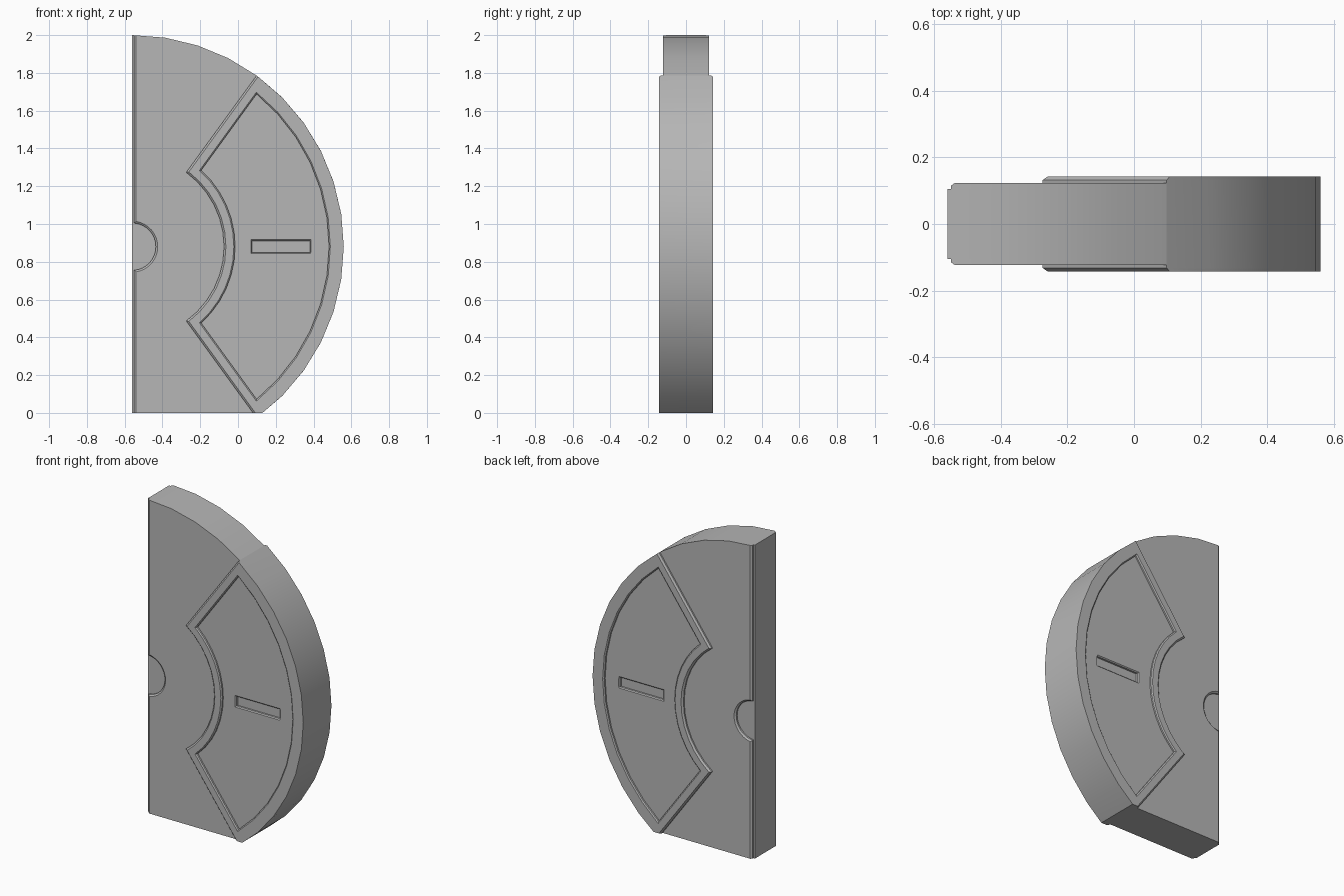
import bpy, bmesh
from math import sin, cos, asin, radians, degrees, sqrt

cube = bpy.data.objects.get("Cube")
if cube:
    bpy.data.objects.remove(cube, do_unlink=True)

X0, Z0, R = -0.56, 0.88, 1.12      # centre and radius of the half disc
R_IN, HALF = 0.486, 54             # inner radius and half angle of the raised sector
HUB = 0.125

grey = bpy.data.materials.new("plain_grey")
grey.use_nodes = True
grey.diffuse_color = (0.47, 0.47, 0.47, 1)
grey.node_tree.nodes["Principled BSDF"].inputs["Base Color"].default_value = grey.diffuse_color


def polar(r, deg):
    return X0 + r * cos(radians(deg)), Z0 + r * sin(radians(deg))


def arc(r, start, end, steps):
    return [polar(r, start + (end - start) * i / steps) for i in range(steps + 1)]


def loft(name, rings, clip_floor=False):
    """Skin a solid through (y, outline) rings with equal point counts."""
    bm = bmesh.new()
    loops = [[bm.verts.new((x, y, z)) for x, z in pts] for y, pts in rings]
    n = len(loops[0])
    for a, b in zip(loops, loops[1:]):
        for i in range(n):
            j = (i + 1) % n
            bm.faces.new((a[i], a[j], b[j], b[i]))
    bm.faces.new(loops[0])
    bm.faces.new(loops[-1])
    bmesh.ops.remove_doubles(bm, verts=bm.verts[:], dist=1e-5)
    if clip_floor:
        bmesh.ops.bisect_plane(bm, geom=bm.verts[:] + bm.edges[:] + bm.faces[:],
                               plane_co=(0, 0, 0), plane_no=(0, 0, -1), clear_outer=True)
        bmesh.ops.holes_fill(bm, edges=[e for e in bm.edges if e.is_boundary], sides=0)
    bmesh.ops.recalc_face_normals(bm, faces=bm.faces[:])
    mesh = bpy.data.meshes.new(name)
    bm.to_mesh(mesh)
    bm.free()
    mesh.materials.append(grey)
    obj = bpy.data.objects.new(name, mesh)
    bpy.context.collection.objects.link(obj)
    bpy.ops.object.select_all(action='DESELECT')
    obj.select_set(True)
    bpy.context.view_layer.objects.active = obj
    bpy.ops.object.shade_smooth_by_angle(angle=radians(25))
    return obj


def both_sides(half):
    """Mirror a list of rings (inside to outside) to the front."""
    return [(-y, pts) for y, pts in reversed(half)] + half


def body_outline(strip, hub):
    """Half disc without the sector; hub=0 leaves the left edge straight."""
    left = X0 + strip
    pts = [(left, Z0 + R - 0.079 * strip)] + arc(R, 90, HALF, 4)[1:]
    pts += arc(R_IN, HALF, -HALF, 12)
    pts += [polar(Z0 / sin(radians(HALF)), -HALF), (left, 0)]
    r = hub or HUB
    edge = degrees(asin(sqrt(r * r - strip * strip) / r))
    notch = arc(r, -edge, edge, 16)
    return pts + [(x if hub else left, z) for x, z in notch]


def sector(r0, r1, inset):
    """Ring sector whose straight sides are moved in by inset."""
    a0, a1 = (HALF - degrees(asin(inset / r)) for r in (r0, r1))
    return arc(r0, a0, -a0, 12) + arc(r1, -a1, a1, 12)


def slot(grow):
    """Bar-shaped outline with as many points as a sector."""
    zs = [Z0 + (0.031 + grow) * (1 - i / 6) for i in range(13)]
    return [(0.074 - grow, z) for z in zs] + [(0.381 + grow, z) for z in reversed(zs)]


# Main body with the stepped left edge and half-round hub recess
loft("half_disc_body", both_sides([
    (0.105, body_outline(0, 0)),
    (0.105, body_outline(0.010, HUB)),
    (0.115, body_outline(0.010, HUB)),
    (0.123, body_outline(0.021, HUB + 0.010)),
]))

# Raised sector with chamfered rim, sunken field and slot on both sides
loft("raised_sector_panel", both_sides([
    (0.132, sector(R_IN, R, 0)),
    (0.142, sector(R_IN + 0.010, R, 0.010)),
    (0.142, sector(0.538, 1.049, 0.051)),
    (0.136, sector(0.545, 1.042, 0.058)),
    (0.126, sector(0.545, 1.042, 0.058)),
    (0.126, slot(0.006)),
    (0.120, slot(0)),
    (0.108, slot(0)),
]), clip_floor=True)
